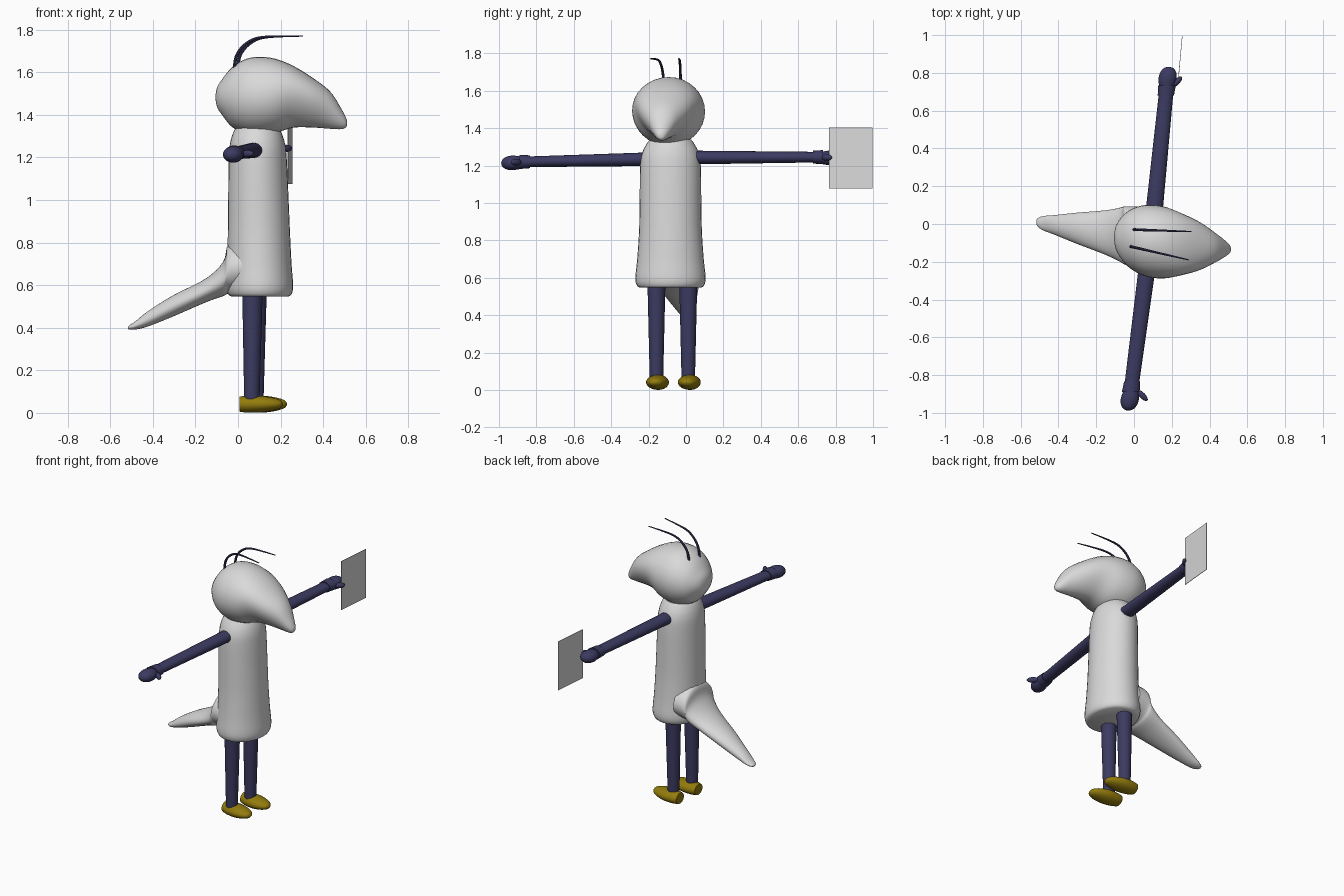
import bpy, bmesh, math
from mathutils import Vector

if "Cube" in bpy.data.objects:
    bpy.data.objects.remove(bpy.data.objects["Cube"])


def material(name, rgb):
    m = bpy.data.materials.new(name)
    m.diffuse_color = (*rgb, 1)
    m.use_nodes = True
    m.node_tree.nodes["Principled BSDF"].inputs["Base Color"].default_value = m.diffuse_color
    return m


GREY = material("light_grey", (0.7, 0.7, 0.7))
NAVY = material("dark_navy", (0.045, 0.043, 0.12))
OLIVE = material("olive_yellow", (0.29, 0.2, 0.004))


def spline(rows, steps):
    """Catmull-Rom interpolation through rows of numbers."""
    out = []
    for i in range(len(rows) - 1):
        a, b, c, d = (rows[min(max(k, 0), len(rows) - 1)] for k in (i - 1, i, i + 1, i + 2))
        for s in range(steps):
            t = s / steps
            out.append([0.5 * (2 * q + (r - p) * t + (2 * p - 5 * q + 4 * r - w) * t * t
                               + (3 * q - p - 3 * r + w) * t ** 3)
                        for p, q, r, w in zip(a, b, c, d)])
    return out + [list(rows[-1])]


def loft(name, rings, mat, axis, steps=4, n=32):
    """Rings are (x, y, z, half_width, half_height, taper), lying square to the axis."""
    rings = [tuple(r) + (0,) * (6 - len(r)) for r in rings]
    u, v = {"x": ((0, 1, 0), (0, 0, 1)), "y": ((1, 0, 0), (0, 0, 1)), "z": ((1, 0, 0), (0, 1, 0))}[axis]
    u, v = Vector(u), Vector(v)
    bm = bmesh.new()
    loops = []
    for x, y, z, hu, hv, taper in spline(rings, steps):
        loop = []
        for k in range(n):
            a = 2 * math.pi * k / n
            w = hu * (1 + taper * (math.sin(a) - 0.3))
            loop.append(bm.verts.new(Vector((x, y, z)) + u * w * math.cos(a) + v * hv * math.sin(a)))
        loops.append(loop)
    for p, q in zip(loops, loops[1:]):
        for k in range(n):
            bm.faces.new((p[k], p[(k + 1) % n], q[(k + 1) % n], q[k]))
    bm.faces.new(loops[0])
    bm.faces.new(loops[-1])
    bmesh.ops.recalc_face_normals(bm, faces=bm.faces)
    me = bpy.data.meshes.new(name)
    bm.to_mesh(me)
    bm.free()
    me.materials.append(mat)
    ob = bpy.data.objects.new(name, me)
    bpy.context.collection.objects.link(ob)
    return ob


# Body: (z, half x, half y)
body = [(0.547, .135, .165), (0.56, .15, .18), (0.60, .157, .188), (0.70, .151, .178),
        (0.85, .146, .168), (1.0, .142, .165), (1.2, .136, .162), (1.27, .128, .15),
        (1.315, .114, .128), (1.34, .10, .11)]
loft("body", [(.103 - (z - .55) * .016, -.083, z, hx, hy) for z, hx, hy in body], GREY, "z")

# Head and drooping beak: (x, top, bottom, half width, taper)
head = [(-.106, 1.49, 1.475, .008, 0), (-.098, 1.53, 1.435, .055, 0), (-.075, 1.567, 1.40, .10, 0),
        (-.03, 1.622, 1.345, .148, 0), (.03, 1.66, 1.315, .18, 0), (.095, 1.673, 1.305, .193, 0),
        (.175, 1.664, 1.315, .19, .05), (.26, 1.63, 1.34, .168, .2), (.35, 1.575, 1.341, .132, .25),
        (.433, 1.51, 1.335, .08, .2), (.485, 1.43, 1.333, .042, .1), (.508, 1.385, 1.342, .02, 0),
        (.513, 1.37, 1.36, .005, 0)]
loft("head", [(x, -.09 - (x - .08) * .1, (t + b) / 2, w, (t - b) / 2, k)
              for x, t, b, w, k in head], GREY, "x")

# Tail: (x, top, bottom, half width)
tail = [(.03, .80, .57, .165), (-.045, .79, .56, .155), (-.07, .71, .548, .145),
        (-.15, .632, .52, .118), (-.3, .555, .455, .083), (-.42, .48, .407, .052),
        (-.48, .432, .392, .038), (-.51, .412, .392, .022), (-.517, .404, .396, .006)]
loft("tail", [(x, -.083 - (x - .1) * .15, (t + b) / 2, w, (t - b) / 2)
              for x, t, b, w in tail], GREY, "x")

# Legs and boots
boot = [(0, .035, .042), (.04, .04, .054), (.10, .039, .06), (.155, .031, .05),
        (.19, .02, .032), (.202, .009, .014), (.205, .002, .003)]
for side, x, y in (("right", .068, -.158), ("left", .087, .012)):
    loft(side + "_leg", [(x - .003, y, .06, .036, .036), (x, y, .57, .048, .048)], NAVY, "z")
    loft(side + "_boot", [(x - .062 + d, y + .005 - (d - .1) * .11, .041, hw, hh)
                          for d, hh, hw in boot], OLIVE, "x")

# Arms, cuffs, hands and thumbs
hand = [(.03, .036, .032), (.05, .044, .036), (.08, .048, .039), (.11, .042, .034),
        (.13, .027, .022), (.137, .012, .01), (.139, .003, .003)]
for side, s, shoulder, wrist in (("right", -1, (.08, -.15, 1.235), (-.012, -.85, 1.22)),
                                 ("left", 1, (.1, 0, 1.243), (.17, .694, 1.245))):
    shoulder, wrist = Vector(shoulder), Vector(wrist)
    d = (wrist - shoulder).normalized()
    loft(side + "_arm", [(*shoulder, .046, .037), (*(wrist + d * .03), .038, .028)], NAVY, "y")
    loft(side + "_cuff", [(*(wrist + d * t), r, r * .8) for t, r in
                          ((-.015, .043), (.04, .047))], NAVY, "y", steps=1)
    loft(side + "_hand", [(*(wrist + d * t - Vector((0, 0, .004))), hx, hz)
                          for t, hx, hz in hand], NAVY, "y")
    bpy.ops.mesh.primitive_uv_sphere_add(segments=20, ring_count=12, radius=1,
                                         location=wrist + Vector((.056, s * .058, -.002)),
                                         rotation=(0, 0, s * math.radians(45)))
    thumb = bpy.context.object
    thumb.name = side + "_thumb"
    thumb.scale = (.038, .016, .017)
    thumb.data.materials.append(NAVY)

# Held sheet
bpy.ops.mesh.primitive_cube_add(size=1, location=(.245, .88, 1.24), rotation=(0, 0, -math.atan(.09)))
sheet = bpy.context.object
sheet.name = "held_sheet"
sheet.scale = (.003, .234, .328)
sheet.data.materials.append(GREY)

# Antennae
path = [(-.012, 1.61, .008), (0, 1.68, .0075), (.045, 1.735, .007), (.12, 1.765, .006), (.295, 1.771, .003)]
for side, x0, y0, slope in (("right", -.006, -.122, -.23), ("left", .01, -.03, -.035)):
    cu = bpy.data.curves.new(side + "_antenna", "CURVE")
    cu.dimensions = "3D"
    cu.bevel_depth = 1
    cu.bevel_resolution = 2
    cu.use_fill_caps = True
    sp = cu.splines.new("POLY")
    pts = spline([(x0 + x, y0 + slope * x, z, r) for x, z, r in path], 6)
    sp.points.add(len(pts) - 1)
    for p, (x, y, z, r) in zip(sp.points, pts):
        p.co, p.radius = (x, y, z, 1), r
    cu.materials.append(NAVY)
    ob = bpy.data.objects.new(side + "_antenna", cu)
    bpy.context.collection.objects.link(ob)
    bpy.ops.object.select_all(action="DESELECT")
    ob.select_set(True)
    bpy.context.view_layer.objects.active = ob
    bpy.ops.object.convert(target="MESH")

# Smooth shading with sharp rims
bpy.ops.object.select_all(action="SELECT")
bpy.ops.object.shade_smooth_by_angle(angle=math.radians(40))
